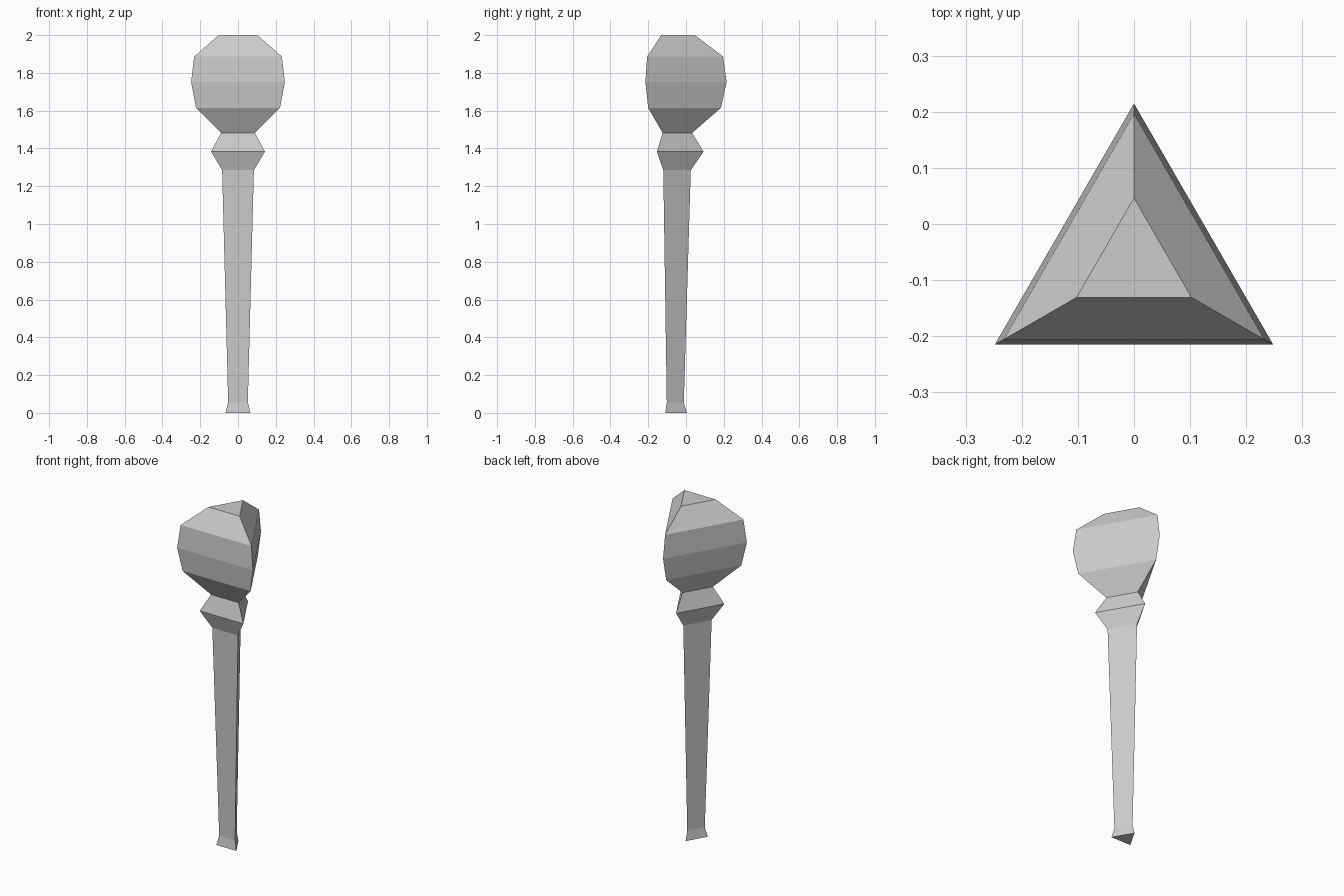
import bpy
import bmesh
from math import cos, sin, radians

if "Cube" in bpy.data.objects:
    bpy.data.objects.remove(bpy.data.objects["Cube"])

AXIS_Y = -0.0717  # centroid of the three-sided section


def loft(name, profile, cap_bottom=False, cap_top=False):
    """Three-sided lofted part; profile is a list of (radius, z)."""
    bm = bmesh.new()
    rings = []
    for r, z in profile:
        rings.append([bm.verts.new((r * cos(radians(a)), AXIS_Y + r * sin(radians(a)), z))
                      for a in (-150, -30, 90)])
    for low, high in zip(rings, rings[1:]):
        for i in range(3):
            j = (i + 1) % 3
            bm.faces.new((low[i], low[j], high[j], high[i]))
    if cap_bottom:
        bm.faces.new(rings[0][::-1])
    if cap_top:
        bm.faces.new(rings[-1])
    mesh = bpy.data.meshes.new(name)
    bm.to_mesh(mesh)
    bm.free()
    obj = bpy.data.objects.new(name, mesh)
    bpy.context.collection.objects.link(obj)
    return obj


# Flared foot and tapering handle
loft("handle", [(0.076, 0), (0.060, 0.055), (0.097, 1.285)], cap_bottom=True)

# Collar between handle and head
loft("collar", [(0.097, 1.285), (0.165, 1.383), (0.104, 1.482)])

# Bulbous head with flat top
loft("head", [(0.104, 1.482), (0.257, 1.615), (0.2865, 1.752),
              (0.268, 1.887), (0.118, 2.0)], cap_top=True)
